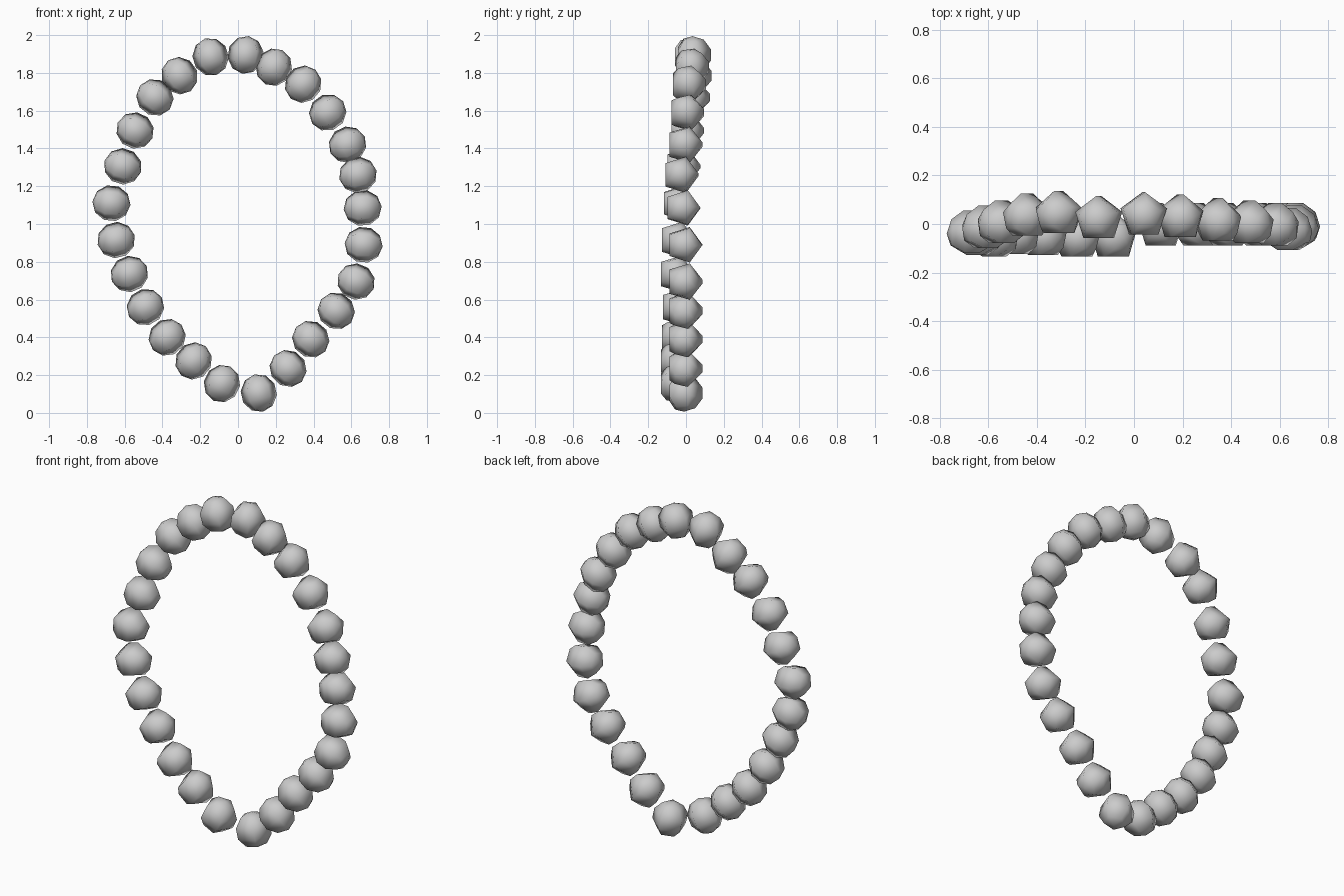
import bpy
from mathutils import Vector, Matrix

if "Cube" in bpy.data.objects:
    bpy.data.objects.remove(bpy.data.objects["Cube"])

R = 0.101
# bead centres around the loop, clockwise from the top
PATH = [Vector(p) for p in (
    (0.04, 0.035, 1.895), (0.19, 0.025, 1.83), (0.345, 0.01, 1.74), (0.475, 0.0, 1.59),
    (0.58, -0.01, 1.42), (0.635, -0.03, 1.26), (0.66, -0.02, 1.085), (0.665, -0.01, 0.89),
    (0.625, -0.01, 0.695), (0.52, -0.01, 0.54), (0.385, -0.01, 0.39), (0.265, -0.01, 0.235),
    (0.11, -0.01, 0.105), (-0.085, -0.055, 0.155), (-0.235, -0.055, 0.275), (-0.375, -0.05, 0.40),
    (-0.49, -0.045, 0.56), (-0.575, -0.055, 0.735), (-0.645, -0.05, 0.915), (-0.67, -0.04, 1.11),
    (-0.61, -0.02, 1.305), (-0.545, 0.0, 1.495), (-0.44, 0.03, 1.67), (-0.31, 0.04, 1.785),
    (-0.145, 0.02, 1.885))]

# shared bead mesh: five-sided sphere, smooth shaded
bpy.ops.mesh.primitive_uv_sphere_add(segments=5, ring_count=5, radius=R)
first = bpy.context.object
bpy.ops.object.shade_smooth()
mesh = first.data
mesh.name = "bead"

# string the beads: poles point outward, a corner points to the back
n = len(PATH)
ref = Vector(max((v.co for v in mesh.vertices), key=lambda c: c.x ** 2 + c.y ** 2))
ref.z = 0
ref.normalize()
align = Matrix((ref, Vector((0, 0, 1)).cross(ref), (0, 0, 1))).to_4x4()
for i, p in enumerate(PATH):
    t = PATH[(i + 1) % n] - PATH[i - 1]
    t.y = 0
    t.normalize()
    back = Vector((0, 1, 0))
    out = back.cross(t) * -1
    if out.dot(p - Vector((0, 0, 1))) < 0:
        out = -out
    side = out.cross(back)
    rot = Matrix((back, side, out)).transposed().to_4x4()
    if i == 0:
        ob = first
    else:
        ob = bpy.data.objects.new("bead", mesh)
        bpy.context.collection.objects.link(ob)
    ob.name = f"bead_{i + 1:02d}"
    ob.matrix_world = Matrix.Translation(p) @ rot @ align
